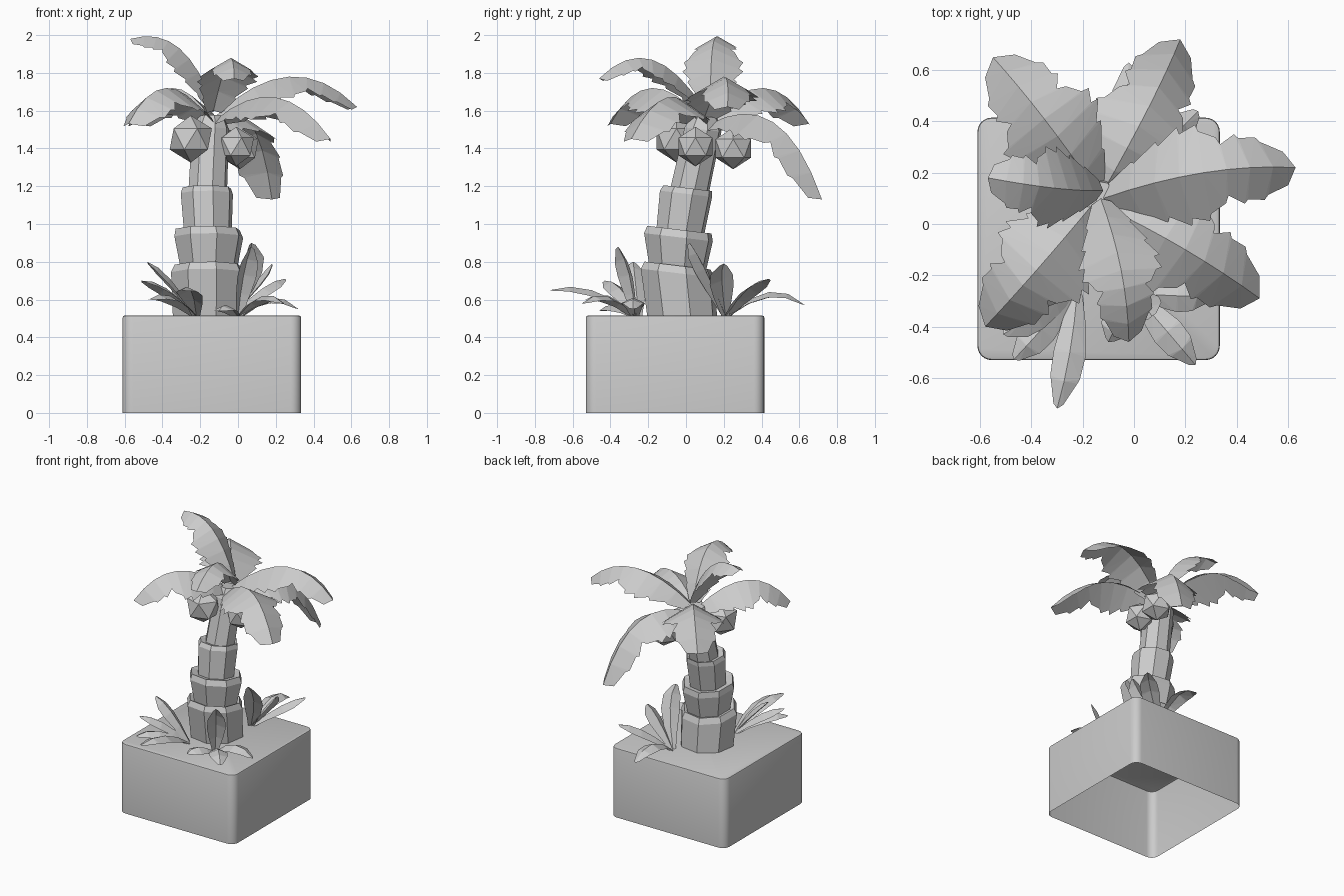
import bpy, bmesh, math
from mathutils import Vector

if "Cube" in bpy.data.objects:
    bpy.data.objects.remove(bpy.data.objects["Cube"])

grey = bpy.data.materials.new("plain grey")
grey.use_nodes = True
grey.diffuse_color = (0.6, 0.6, 0.6, 1)
grey.node_tree.nodes["Principled BSDF"].inputs["Base Color"].default_value = (0.6, 0.6, 0.6, 1)


def finish(bm, name):
    mesh = bpy.data.meshes.new(name)
    bm.to_mesh(mesh)
    bm.free()
    mesh.materials.append(grey)
    ob = bpy.data.objects.new(name, mesh)
    bpy.context.collection.objects.link(ob)
    return ob


def ramp(table, t):
    """Piecewise linear lookup."""
    for (a, u), (b, v) in zip(table, table[1:]):
        if t <= b:
            return u + (v - u) * (t - a) / (b - a)
    return table[-1][1]


def leaf(bm, base, mid, tip, widths, count, fold, notch):
    """Arched leaf folded along its rib, with a toothed edge when notch < 1."""
    base, mid, tip = Vector(base), Vector(mid), Vector(tip)
    ctrl = 2 * mid - (base + tip) / 2
    point = lambda t: base * (1 - t) ** 2 + ctrl * 2 * t * (1 - t) + tip * t * t
    along = tip - base
    side = Vector((along.y, -along.x, 0)).normalized()
    rib = [bm.verts.new(point(i / count)) for i in range(count + 1)]
    for s in (-1, 1):
        def edge_vert(t, scale):
            w = ramp(widths, t) * scale
            tangent = (point(t + 0.01) - point(t - 0.01)).normalized()
            up = side.cross(tangent).normalized()
            return bm.verts.new(point(t) + side * s * w * math.cos(fold) - up * w * math.sin(fold))

        def tri(*v):
            bm.faces.new(v if s > 0 else v[::-1])

        last = edge_vert(0, 1)
        for i in range(count):
            tooth = edge_vert((i + 0.85) / count, 1)
            tri(rib[i], last, tooth)
            tri(rib[i], tooth, rib[i + 1])
            if i < count - 1:
                last = edge_vert((i + 1) / count, notch)
                tri(rib[i + 1], tooth, last)


# Planter block: rounded corners, soft top rim, open underneath
bm = bmesh.new()
bmesh.ops.create_cube(bm, size=1)
for v in bm.verts:
    v.co = Vector((v.co.x * 0.945 - 0.138, v.co.y * 0.945 - 0.058, (v.co.z + 0.5) * 0.515))
upright = [e for e in bm.edges if abs(e.verts[0].co.z - e.verts[1].co.z) > 0.1]
bmesh.ops.bevel(bm, geom=upright, offset=0.055, segments=6, profile=0.5, affect='EDGES')
rim = [e for e in bm.edges if all(v.co.z > 0.5 for v in e.verts)]
bmesh.ops.bevel(bm, geom=rim, offset=0.01, segments=2, profile=0.5, affect='EDGES')
under = [f for f in bm.faces if f.calc_center_median().z < 0.001]
bmesh.ops.delete(bm, geom=under, context='FACES')
block = finish(bm, "planter_block")
bpy.context.view_layer.objects.active = block
block.select_set(True)
bpy.ops.object.shade_smooth_by_angle(angle=math.radians(30))
block.select_set(False)

# Leaning trunk: flared eight-sided sections, rings given as x, y, z, radius
rings = [(-.16, -.02, .51, .19), (-.16, -.045, .74, .2), (-.16, -.045, .78, .18), (-.155, -.045, .77, .155),
         (-.155, -.04, .93, .187), (-.16, -.035, .97, .175), (-.16, -.03, .96, .13),
         (-.165, 0, 1.16, .142), (-.165, .01, 1.19, .132), (-.16, .02, 1.18, .105),
         (-.145, .09, 1.5, .1), (-.14, .1, 1.57, .07)]
bm = bmesh.new()
SIDES = 8
loops = []
for x, y, z, r in rings:
    loop = []
    for k in range(SIDES):
        a = math.tau * (k + 0.3) / SIDES
        dy = r * math.sin(a)
        loop.append(bm.verts.new((x + r * math.cos(a), y + dy, z - (0.12 * dy if z > .6 else 0))))
    loops.append(loop)
for low, high in zip(loops, loops[1:]):
    for k in range(SIDES):
        n = (k + 1) % SIDES
        bm.faces.new((low[k], low[n], high[n], high[k]))
bm.faces.new(loops[-1])
finish(bm, "trunk")

# Coconuts under the crown
for name, centre, r in (("coconut_left", (-.01, .05, 1.41), .105),
                        ("coconut_back", (.01, .25, 1.4), .11),
                        ("coconut_front", (-.25, -.05, 1.45), .125)):
    bm = bmesh.new()
    bmesh.ops.create_icosphere(bm, subdivisions=1, radius=r)
    bmesh.ops.translate(bm, verts=bm.verts, vec=centre)
    finish(bm, name)

# Palm fronds: broad body with a narrower fan at the end; base, middle, tip of each rib
frond_width = [(0, .06), (.15, .17), (.35, .25), (.55, .24), (.62, .15), (.75, .18), (.9, .15), (1, .07)]
fronds = {
    "left": ((-.12, .1, 1.57), (.27, .2, 1.78), (.63, .22, 1.62), .9),
    "front_left": ((-.12, .07, 1.55), (.2, -.1, 1.67), (.49, -.29, 1.45), 1),
    "front": ((-.13, .1, 1.6), (-.05, -.18, 1.87), (-.02, -.46, 1.77), .75),
    "front_right": ((-.15, .09, 1.55), (-.38, -.18, 1.72), (-.58, -.4, 1.53), 1),
    "right": ((-.12, .13, 1.6), (-.31, .14, 1.93), (-.57, .18, 1.98), .75),
    "back_right": ((-.14, .12, 1.55), (-.35, .41, 1.72), (-.55, .65, 1.53), 1),
    "back": ((-.13, .11, 1.52), (.06, .46, 1.54), (.18, .72, 1.13), .95),
}
for name, (base, mid, tip, scale) in fronds.items():
    bm = bmesh.new()
    widths = [(t, w * scale) for t, w in frond_width]
    leaf(bm, base, mid, tip, widths, 8, math.radians(30), 0.86)
    finish(bm, "frond_" + name)

# Low plants around the trunk: base, then middle and tip of each leaf
blade_width = [(0, .02), (.35, .065), (.65, .075), (1, .015)]
plants = {
    "plant_back": ((-.04, .21, .51), [
        ((-.03, .44, .64), (-.02, .63, .57)), ((.13, .33, .66), (.25, .44, .71)),
        ((.06, .1, .76), (.07, .02, .9)), ((.1, .19, .7), (.18, .2, .79))]),
    "plant_front_right": ((-.22, -.25, .51), [
        ((-.25, -.5, .65), (-.3, -.72, .65)), ((-.36, -.41, .62), (-.47, -.53, .6)),
        ((-.38, -.35, .66), (-.51, -.43, .7)), ((-.36, -.27, .71), (-.48, -.28, .8))]),
    "plant_front_left": ((0, -.27, .51), [
        ((.17, -.28, .61), (.32, -.28, .55)), ((.13, -.42, .62), (.24, -.55, .58)),
        ((.03, -.3, .73), (.07, -.36, .88)), ((-.06, -.38, .57), (-.1, -.46, .54))]),
}
for name, (base, blades) in plants.items():
    bm = bmesh.new()
    for mid, tip in blades:
        leaf(bm, base, mid, tip, blade_width, 4, math.radians(25), 1)
    finish(bm, name)
